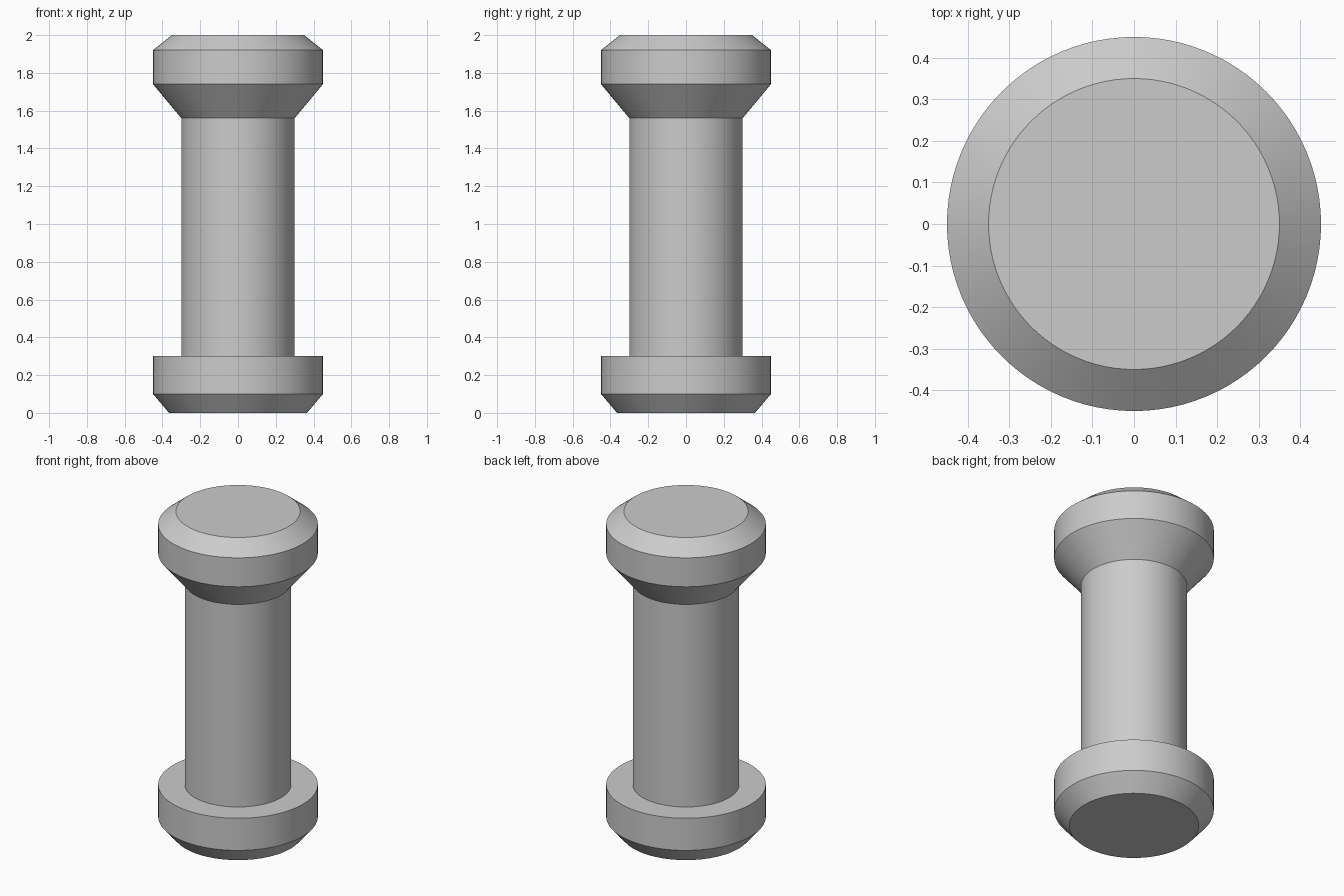
import bpy
import bmesh
import math
from mathutils import Matrix, Vector

cube = bpy.data.objects.get("Cube")
if cube:
    bpy.data.objects.remove(cube, do_unlink=True)

# Single plain grey
grey = bpy.data.materials.new("light_grey")
grey.use_nodes = True
colour = (0.6, 0.6, 0.6, 1.0)
grey.diffuse_color = colour
grey.node_tree.nodes["Principled BSDF"].inputs["Base Color"].default_value = colour

# Radius and height up the spool: chamfered foot, shaft, flared cap
PROFILE = [
    (0.0, 0.0), (0.365, 0.0), (0.45, 0.1), (0.45, 0.3),
    (0.3, 0.3), (0.3, 1.56),
    (0.45, 1.74), (0.45, 1.92), (0.35, 2.0), (0.0, 2.0),
]


def lathe(name, profile, steps=96):
    """Spin a profile around the z axis into a closed solid."""
    bm = bmesh.new()
    verts = [bm.verts.new((r, 0, z)) for r, z in profile]
    edges = [bm.edges.new(pair) for pair in zip(verts, verts[1:])]
    bmesh.ops.spin(bm, geom=verts + edges, cent=(0, 0, 0), axis=(0, 0, 1),
                   angle=math.tau, steps=steps)
    bmesh.ops.remove_doubles(bm, verts=bm.verts, dist=0.0001)
    bmesh.ops.recalc_face_normals(bm, faces=bm.faces)
    mesh = bpy.data.meshes.new(name)
    bm.to_mesh(mesh)
    bm.free()
    mesh.materials.append(grey)
    obj = bpy.data.objects.new(name, mesh)
    bpy.context.collection.objects.link(obj)
    return obj


spool = lathe("flanged_post", PROFILE)

# Smooth round walls, crisp rims
bpy.ops.object.select_all(action="DESELECT")
spool.select_set(True)
bpy.context.view_layer.objects.active = spool
bpy.ops.object.shade_smooth_by_angle(angle=math.radians(30))
